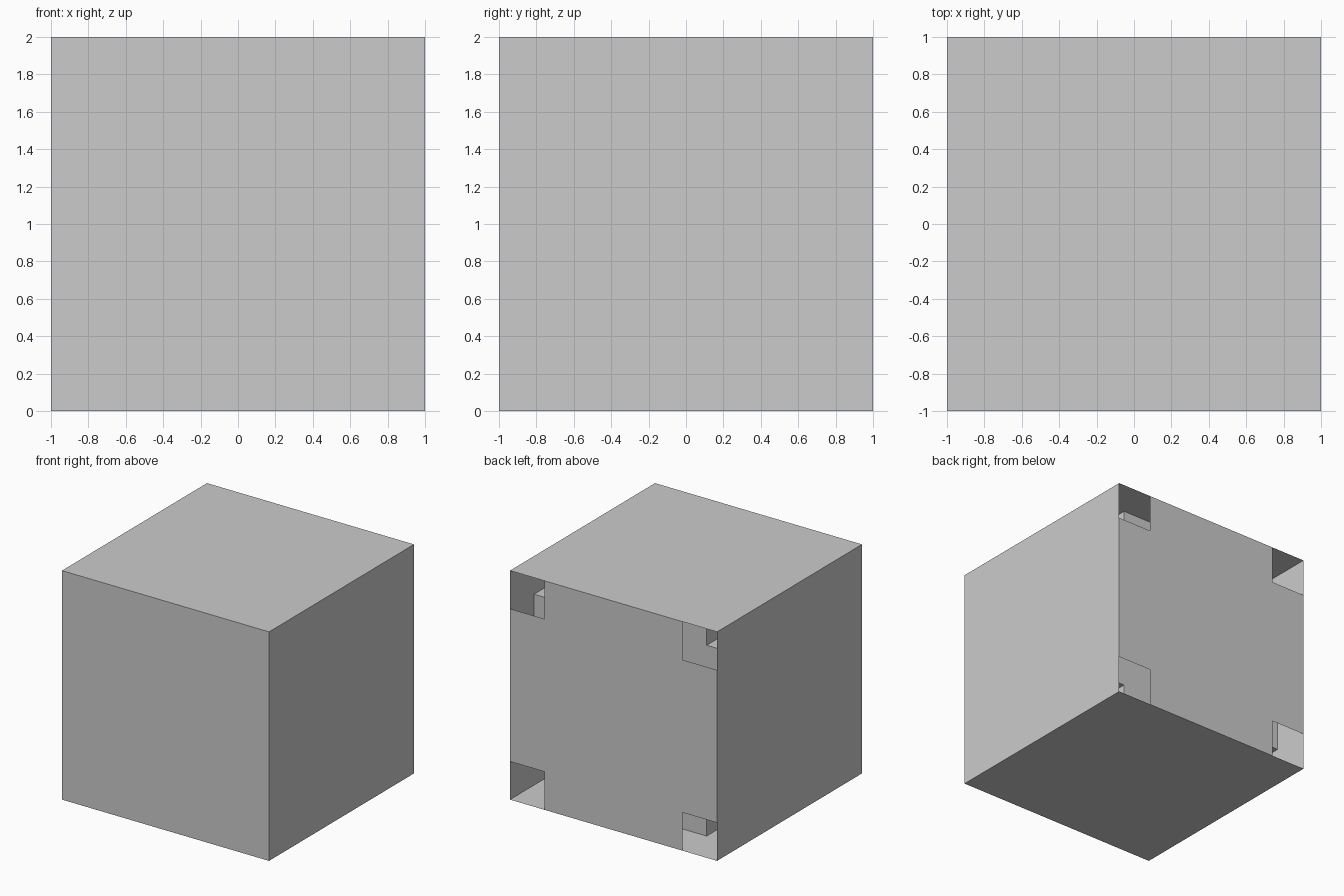
import bpy, bmesh

if "Cube" in bpy.data.objects:
    bpy.data.objects.remove(bpy.data.objects["Cube"])

N = 2 / 3                      # inner edge of the corner cut-outs
CUTS = (-1, -N, N, 1)


def make(name, quads):
    bm = bmesh.new()
    for q in quads:
        bm.faces.new([bm.verts.new((x, y, z + 1)) for x, y, z in q])
    bmesh.ops.remove_doubles(bm, verts=bm.verts, dist=1e-4)
    me = bpy.data.meshes.new(name)
    bm.to_mesh(me)
    bm.free()
    ob = bpy.data.objects.new(name, me)
    bpy.context.collection.objects.link(ob)
    return ob


def plus(y):
    """Back-facing plus: a 3 x 3 grid without its corner cells."""
    out = []
    for i in range(3):
        for j in range(3):
            if i != 1 and j != 1:
                continue
            a, b, c, d = CUTS[i], CUTS[i + 1], CUTS[j], CUTS[j + 1]
            out.append([(a, y, c), (a, y, d), (b, y, d), (b, y, c)])
    return out


# Outer box: thin sheets, open at the back
bm = bmesh.new()
bmesh.ops.create_cube(bm, size=2)
bmesh.ops.delete(bm, geom=[f for f in bm.faces if f.normal.y > 0.9], context='FACES')
bmesh.ops.translate(bm, verts=bm.verts, vec=(0, 0, 1))
me = bpy.data.meshes.new("outer_box")
bm.to_mesh(me)
bm.free()
bpy.context.collection.objects.link(bpy.data.objects.new("outer_box", me))

# Back panel with four square corner openings
make("back_panel", plus(1))

# Recessed plus-shaped core with a channel running along each corner
core = plus(N)
for sx in (-1, 1):
    for sz in (-1, 1):
        x, z = sx * N, sz * N
        side = [(x, N, z), (x, -1, z), (x, -1, sz), (x, N, sz)]
        level = [(x, N, z), (sx, N, z), (sx, -1, z), (x, -1, z)]
        if sx * sz < 0:
            side.reverse()
            level.reverse()
        core += [side, level]
make("inner_core", core)
